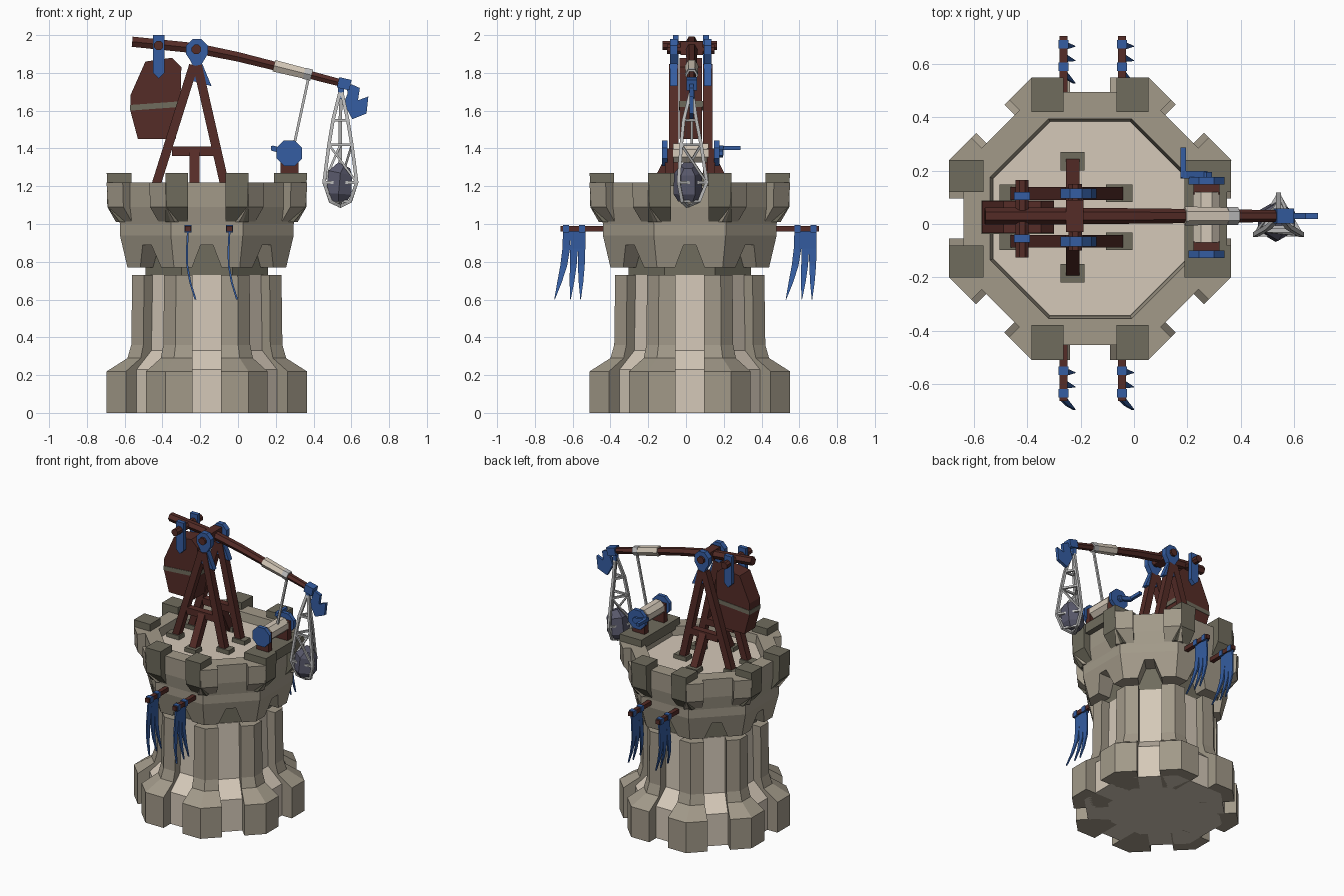
import bpy, bmesh, math
from mathutils import Vector

if "Cube" in bpy.data.objects:
    bpy.data.objects.remove(bpy.data.objects["Cube"])

CX, CY = -0.165, 0.02      # tower axis
AY = 0.03                  # throwing arm plane
TAN = math.tan(math.pi / 8)


def mat(name, r, g, b):
    m = bpy.data.materials.new(name)
    m.diffuse_color = (r, g, b, 1)
    m.use_nodes = True
    m.node_tree.nodes["Principled BSDF"].inputs["Base Color"].default_value = m.diffuse_color
    return m


STONE = mat("stone", .36, .32, .25)
DARK = mat("dark_stone", .16, .15, .11)
LIGHT = mat("light_stone", .66, .58, .48)
WOOD = mat("wood", .09, .025, .02)
BLUE = mat("blue", .035, .11, .36)
ROPE = mat("rope", .5, .5, .5)
ROCK = mat("rock", .1, .1, .15)


def loft(name, rings, m):
    """Closed solid through rings of equal point count."""
    bm = bmesh.new()
    vs = [[bm.verts.new(p) for p in r] for r in rings]
    n = len(vs[0])
    for a, b in zip(vs, vs[1:]):
        for i in range(n):
            j = (i + 1) % n
            bm.faces.new((a[i], a[j], b[j], b[i]))
    bm.faces.new(vs[0][::-1])
    bm.faces.new(vs[-1])
    bmesh.ops.recalc_face_normals(bm, faces=bm.faces)
    me = bpy.data.meshes.new(name)
    bm.to_mesh(me)
    bm.free()
    me.materials.append(m)
    o = bpy.data.objects.new(name, me)
    bpy.context.collection.objects.link(o)
    return o


def box(name, x0, x1, y0, y1, z0, z1, m):
    return loft(name, [[(x0, y0, z), (x1, y0, z), (x1, y1, z), (x0, y1, z)] for z in (z0, z1)], m)


def plate(name, pts, y, t, m):
    """Side-view outline (x, z) extruded along y."""
    return loft(name, [[(x, yy, z) for x, z in pts] for yy in (y - t / 2, y + t / 2)], m)


def tube(name, pts, radii, m, n=4):
    pts = [Vector(p) for p in pts]
    if not isinstance(radii, (list, tuple)):
        radii = [radii] * len(pts)
    rings = []
    for i, p in enumerate(pts):
        d = (pts[min(i + 1, len(pts) - 1)] - pts[max(i - 1, 0)]).normalized()
        u = d.cross(Vector((0, 1, 0)) if abs(d.y) < .8 else Vector((0, 0, 1))).normalized()
        v = d.cross(u)
        k = radii[i] / math.cos(math.pi / n)
        rings.append([p + k * (math.cos(a) * u + math.sin(a) * v)
                      for a in [(j + .5) * math.tau / n for j in range(n)]])
    return loft(name, rings, m)


def at(k, r, t, z):
    """Point on tower side k: r outward, t sideways."""
    a = k * math.pi / 4
    return (CX + r * math.cos(a) - t * math.sin(a), CY + r * math.sin(a) + t * math.cos(a), z)


def octagon(name, profile, m):
    return loft(name, [[at(k, r, r * TAN, z) for k in range(8)] for r, z in profile], m)


def slab(name, k, t0, t1, prof, m):
    return loft(name, [[at(k, r, t, z) for r, z in prof] for t in (t0, t1)], m)


# tower shaft with corner buttresses
octagon("tower_core", [(.45, 0), (.45, .23), (.34, .33), (.33, .73)], LIGHT)
g, b = .075, .3
for k in range(8):
    loft("buttress", [[at(k, b, g, z), at(k, a, g, z), at(k, a, a * TAN, z), at(k + 1, a, -g, z),
                       at(k + 1, b, -g, z), at(k, b, b * TAN, z)]
                      for a, z in [(.53, 0), (.53, .22), (.42, .29), (.4, .36), (.395, .73)]], STONE)
octagon("neck", [(.325, .7), (.325, .93)], DARK)

# flared battlement with arched corbels
head = octagon("battlement", [(.42, .77), (.46, .94), (.46, 1.0), (.475, 1.09), (.475, 1.22),
                              (.375, 1.22), (.365, 1.15)], STONE)
bpy.context.view_layer.objects.active = head
for k in range(4):
    cut = loft("cutter", [[at(k, r, -.105, .7), at(k, r, .105, .7), at(k, r, .032, .89),
                           at(k, r, -.032, .89)] for r in (-.7, .7)], STONE)
    cut.hide_render = True
    md = head.modifiers.new("arch", 'BOOLEAN')
    md.operation, md.solver, md.object = 'DIFFERENCE', 'EXACT', cut
    bpy.ops.object.modifier_apply(modifier=md.name)
    bpy.data.objects.remove(cut)
octagon("roof_floor", [(.364, 1.12), (.364, 1.16)], LIGHT)

# merlons on the straight sides, lower shoulders on the diagonals
for k in range(8):
    top, m, nm = (1.22, STONE, "shoulder") if k % 2 else (1.27, DARK, "merlon")
    prof = [(.4, top), (.53, top), (.525, 1.09), (.46, 1.01), (.4, 1.01)]
    for s in (-1, 1):
        slab(nm, k, s * .1, s * .22, prof, m)
box("winch_platform", .19, .35, -.2, .24, 1.2, 1.27, DARK)

# A-frames with feet, braces and brackets
bracket = [(-.25, 1.76), (-.235, 1.83), (-.255, 1.87), (-.275, 1.9), (-.275, 1.945), (-.24, 1.98),
           (-.195, 1.98), (-.16, 1.945), (-.16, 1.9), (-.19, 1.85), (-.14, 1.73), (-.215, 1.75)]
for s, y in ((-1, -.065), (1, .115)):
    for x in (-.455, -.055):
        apex = -.235 if x < -.2 else -.215
        tube("frame_leg", [(x, y, 1.14), (apex, y, 1.84)], .024, WOOD)
        box("leg_foot", x - .05, x + .05, y - .033, y + .033, 1.15, 1.19, DARK)
    tube("frame_crossbar", [(-.35, y, 1.385), (-.13, y, 1.385)], .024, WOOD)
    fy = y + s * .12
    tube("side_brace", [(-.23, fy, 1.15), (-.23, y, 1.385)], .026, WOOD)
    box("brace_foot", -.275, -.185, fy - .035, fy + .035, 1.15, 1.19, DARK)
    plate("pivot_bracket", bracket, y, .038, BLUE)
    # counterweight hanger straps
    ys = AY + s * .08
    plate("hanger_strap", [(-.42, 1.77), (-.45, 1.8), (-.45, 2.0), (-.39, 2.0), (-.39, 1.8)],
          ys - .004, .03, BLUE)
tube("pivot_axle", [(-.22, -.1, 1.925), (-.22, .15, 1.925)], .025, WOOD, 8)
box("pivot_block", -.255, -.19, -.03, .09, 1.895, 1.965, WOOD)
tube("hanger_axle", [(-.42, -.125, 1.945), (-.42, .165, 1.945)], .024, WOOD, 8)

# counterweight
plate("counterweight", [(-.49, 1.86), (-.35, 1.88), (-.30, 1.83), (-.305, 1.63), (-.33, 1.45),
                        (-.53, 1.45), (-.57, 1.6), (-.57, 1.68)], .026, .12, WOOD)
plate("counterweight_band", [(-.573, 1.6), (-.302, 1.62), (-.3, 1.65), (-.573, 1.63)], .026, .126, DARK)

# throwing arm
tube("throwing_arm", [(-.56, AY, 1.965), (-.22, AY, 1.93), (0, AY, 1.885), (.2, AY, 1.835),
                      (.38, AY, 1.79), (.57, AY, 1.74)], [.027, .027, .025, .023, .021, .019], WOOD, 6)
tube("arm_wrap", [(.19, AY, 1.838), (.35, AY, 1.798)], [.031, .028], LIGHT, 6)
tube("arm_rope_knot", [(.35, AY, 1.798), (.39, AY, 1.788)], .03, ROPE, 6)
tube("arm_tip", [(.53, AY, 1.75), (.595, AY, 1.735)], .028, BLUE)
plate("arm_hook", [(.575, 1.73), (.6, 1.74), (.645, 1.72), (.635, 1.655), (.69, 1.675),
                   (.68, 1.585), (.605, 1.555), (.56, 1.64), (.58, 1.69)], AY, .022, BLUE)
plate("sling_ring", [(.53, 1.72), (.56, 1.72), (.56, 1.67), (.545, 1.66), (.53, 1.68)], AY, .03, BLUE)

# sling: three strands tied by triangular rings
SX, SY = .542, .01


def strand(i, r, z):
    a = math.radians(90 + 120 * i)
    return (SX + r * math.cos(a), SY + r * math.sin(a), z)


levels = [(.045, 1.55), (.07, 1.42), (.1, 1.22), (.06, 1.12)]
for i in range(3):
    tube("sling_strand", [(.545, AY, 1.72)] + [strand(i, r, z) for r, z in levels]
         + [(SX, SY, 1.095)], .009, ROPE)
    for r, z in levels:
        tube("sling_tie", [strand(i, r, z), strand(i + 1, r, z)], .007, ROPE)
    tube("sling_cross", [strand(i, .07, 1.42), strand(i + 1, .1, 1.22)], .006, ROPE)
tube("sling_stone", [(SX - .01, SY, 1.12), (SX - .01, SY, 1.16), (SX, SY, 1.27), (SX + .02, SY, 1.31)],
     [.045, .067, .063, .035], ROCK, 6)

# winch
WX, WZ = .272, 1.375
tube("winch_drum", [(WX, -.07, WZ), (WX, .12, WZ)], .05, LIGHT, 8)
tube("winch_rope", [(.375, AY, 1.78), (.295, AY, 1.41)], .007, ROPE)
for s in (-1, 1):
    y = .022 + s * .11
    box("winch_post", WX - .048, WX + .048, y - .022, y + .022, 1.27, 1.4, WOOD)
    y = .025 + s * .138
    tube("winch_wheel", [(WX, y - .014, WZ), (WX, y + .014, WZ)], .068, BLUE, 8)
tube("crank_arm", [(WX, .185, WZ), (.178, .185, 1.403)], .014, BLUE)
tube("crank_axle", [(WX, .16, WZ), (WX, .195, WZ)], .02, BLUE, 6)
tube("crank_handle", [(.185, .175, 1.403), (.185, .288, 1.403)], .011, BLUE)

# banners: pole, clips and a cloth with three tails
for px in (-.265, -.045):
    for s, y_end, y0 in ((-1, -.665, -.65), (1, .705, .575)):
        box("banner_pole", px - .015, px + .015, *sorted((s * .42, y_end)), .96, .99, WOOD)
        for y in (y0 + .015, y0 + .1):
            box("banner_clip", px - .019, px + .019, y - .016, y + .016, .955, .995, BLUE)
        for i, shift in enumerate((-.065, -.02, -.005)):
            rings = []
            for z, w, q in ((.965, .04, 0), (.87, .04, .05), (.78, .036, .25), (.69, .024, .6), (.6, .003, 1)):
                x = px - .005 * (z < .9) + .045 * max(0, (.8 - z) / .2) ** 1.6
                y = y0 + .019 + i * .039 + shift * q
                rings.append([(x - .005, y - w / 2, z), (x + .005, y - w / 2, z),
                              (x + .005, y + w / 2, z), (x - .005, y + w / 2, z)])
            loft("banner_tail", rings, BLUE)
